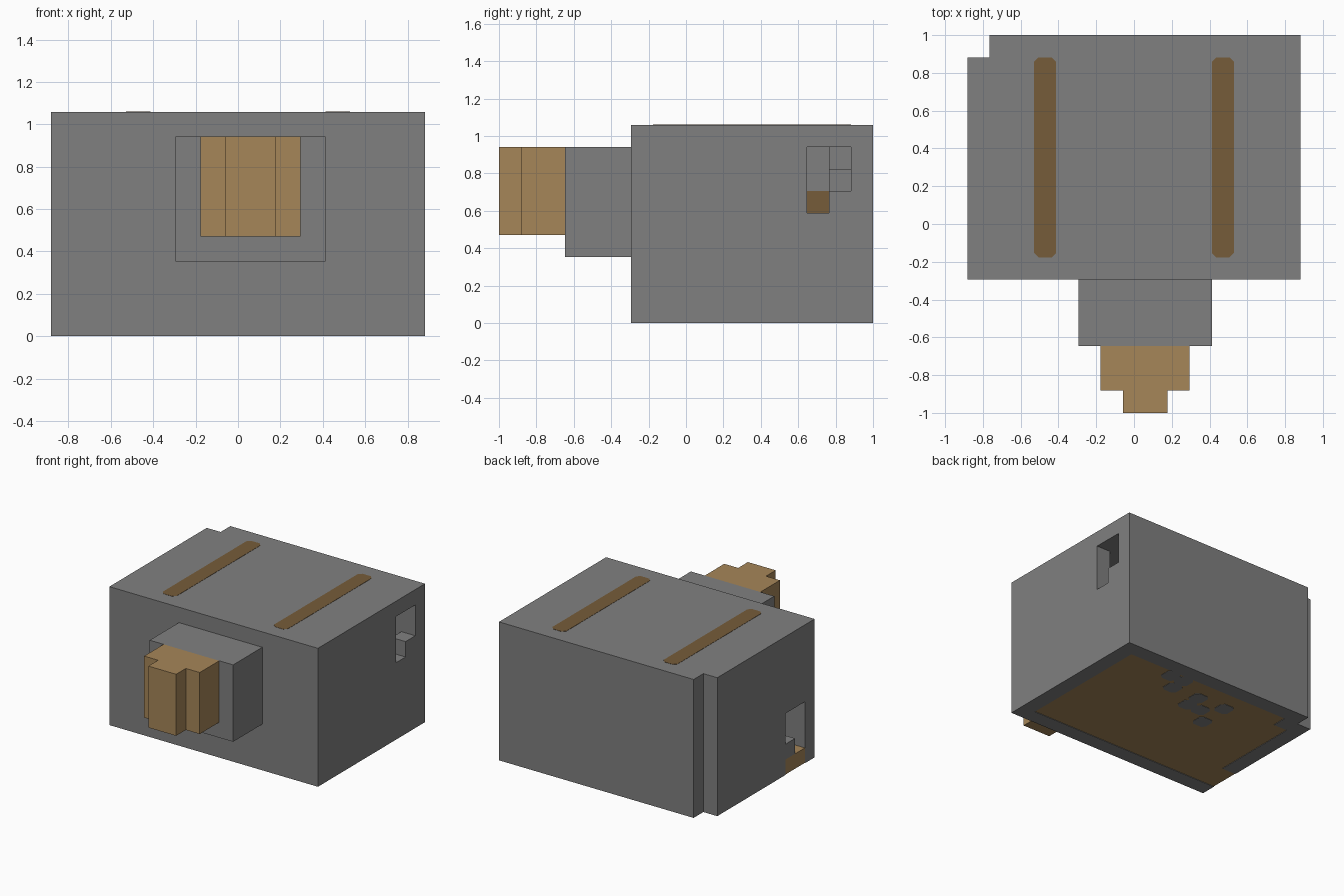
import bpy
import bmesh
from mathutils import Vector

if "Cube" in bpy.data.objects:
    bpy.data.objects.remove(bpy.data.objects["Cube"], do_unlink=True)

U = 2 / 17                            # one block
ORIGIN = Vector((-7.5, -2.5, 0))      # body corner, in blocks


def material(name, rgb):
    m = bpy.data.materials.new(name)
    m.use_nodes = True
    m.diffuse_color = (*rgb, 1)
    m.node_tree.nodes["Principled BSDF"].inputs["Base Color"].default_value = (*rgb, 1)
    return m


GREY = material("grey", (0.216, 0.216, 0.216))
TAN = material("tan", (0.381, 0.238, 0.098))
BROWN = material("dark_brown", (0.181, 0.107, 0.042))


def box(name, lo, hi, mat=None, chamfer=0):
    """Box between two block coordinates, with optional clipped upright edges."""
    lo, hi = Vector(lo), Vector(hi)
    bm = bmesh.new()
    bmesh.ops.create_cube(bm, size=1)
    for v in bm.verts:
        v.co = Vector([(ORIGIN[k] + (lo[k] + hi[k]) / 2 + v.co[k] * (hi[k] - lo[k])) * U
                       for k in range(3)])
    if chamfer:
        upright = [e for e in bm.edges
                   if abs(e.verts[0].co.z - e.verts[1].co.z) > 1e-5]
        bmesh.ops.bevel(bm, geom=upright, offset=chamfer * U, segments=1, affect='EDGES')
    mesh = bpy.data.meshes.new(name)
    bm.to_mesh(mesh)
    bm.free()
    ob = bpy.data.objects.new(name, mesh)
    bpy.context.collection.objects.link(ob)
    if mat:
        mesh.materials.append(mat)
    return ob


def carve(ob, cuts):
    """Subtract a list of boxes, bake the result and drop the cutters."""
    cutters = []
    for lo, hi in cuts:
        c = box("cutter", lo, hi, GREY)
        c.hide_render = True
        mod = ob.modifiers.new("cut", 'BOOLEAN')
        mod.operation, mod.solver, mod.object = 'DIFFERENCE', 'EXACT', c
        cutters.append(c)
    dg = bpy.context.evaluated_depsgraph_get()
    baked = bpy.data.meshes.new_from_object(ob.evaluated_get(dg))
    ob.modifiers.clear()
    ob.data = baked
    for c in cutters:
        bpy.data.objects.remove(c, do_unlink=True)


# Hollow body: cavity, missing back corner and the two side openings
body = box("body_shell", (0, 0, 0), (15, 11, 9), GREY)
carve(body, [
    ((1, 1, -1), (14, 9, 8)), ((2, 8, -1), (14, 10, 8)),
    ((-1, 10, -1), (1, 12, 10)),
    ((13.5, 8, 6), (16, 10, 8)), ((13.5, 8, 5), (16, 9, 6.5)),
    ((-1, 1, 2), (1.5, 3, 4)), ((-1, 1, 0.5), (1.5, 2, 2.5)),
    ((-1, 1, -1), (1.5, 3, 1)),
])

# Floor: tan below, grey inside
floor = box("floor", (1, 1, 0.03), (14, 10, 1), TAN)
floor.data.materials.append(GREY)
for f in floor.data.polygons:
    if f.normal.z > 0.5:
        f.material_index = 1
box("side_sill", (0, 1, 0.03), (1, 3, 1), TAN)

# Grey patches under the floor, as (column, row) counted from the back left
for i, (a, b) in enumerate([(4, 1), (5, 1), (5, 2), (7, 2), (7, 3),
                            (8, 3), (9, 4), (9, 2)]):
    box(f"floor_patch_{i}", (14 - a, 10 - b, 0.01), (15 - a, 11 - b, 0.04), GREY, 0.2)

# Inner details behind the left opening
box("inner_step", (2, 9, 1), (3, 10, 7), GREY)
box("inner_panel", (1, 8, 5), (1.05, 9, 6), BROWN)

# Painted strips on the roof
for side, x in (("right", 3), ("left", 11)):
    box(f"roof_strip_{side}", (x, 1, 8.98), (x + 1, 10, 9.015), BROWN, 0.2)

# Stepped snout
box("snout_base", (5, -3, 3), (11, 0, 8), GREY)
box("snout_middle", (6, -5, 4), (10, -3, 8), TAN)
box("snout_tip", (7, -6, 4), (9, -5, 8), TAN)
